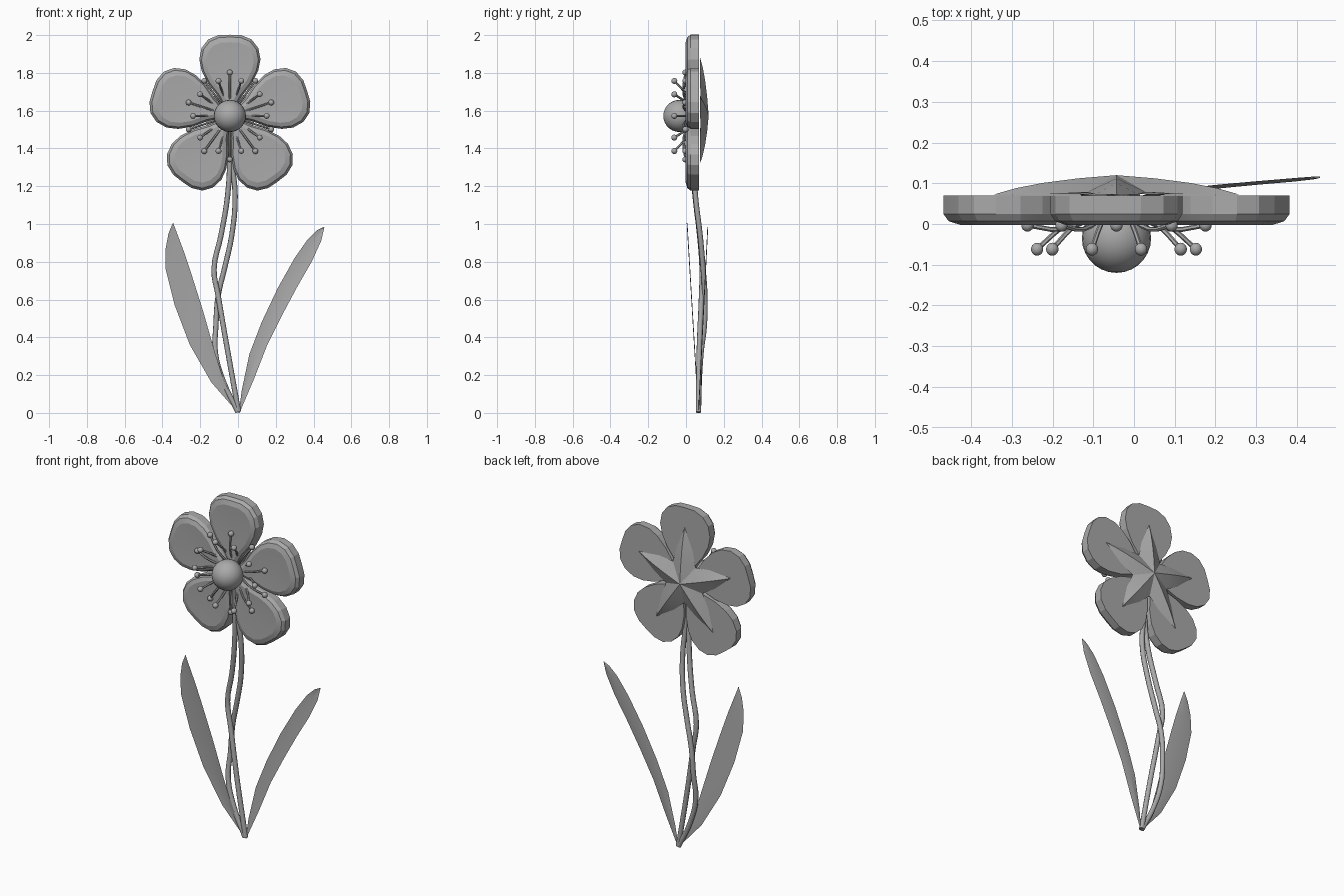
import bpy
import bmesh
from math import sin, cos, pi, radians
from mathutils import Vector

old = bpy.data.objects.get("Cube")
if old:
    bpy.data.objects.remove(old, do_unlink=True)

grey = bpy.data.materials.new("plain grey")
grey.use_nodes = True
GREY = (0.4, 0.4, 0.4, 1)
grey.diffuse_color = GREY
grey.node_tree.nodes["Principled BSDF"].inputs["Base Color"].default_value = GREY

CX, CZ = -0.043, 1.572  # flower centre


def polar(r, angle, y):
    """Point on the flower disc at radius r and angle (degrees), depth y."""
    a = radians(angle)
    return Vector((CX + r * cos(a), y, CZ + r * sin(a)))


def finish(bm, name, smooth=None, closed=True):
    if closed:
        bmesh.ops.recalc_face_normals(bm, faces=bm.faces[:])
    mesh = bpy.data.meshes.new(name)
    bm.to_mesh(mesh)
    bm.free()
    obj = bpy.data.objects.new(name, mesh)
    bpy.context.collection.objects.link(obj)
    mesh.materials.append(grey)
    if smooth:
        shade(obj, smooth)
    return obj


def shade(obj, angle):
    bpy.ops.object.select_all(action='DESELECT')
    obj.select_set(True)
    bpy.context.view_layer.objects.active = obj
    bpy.ops.object.shade_smooth_by_angle(angle=radians(angle))


def tube(name, points, radius, sides=2, steps=4):
    """Smooth round tube through the points, turned into a mesh."""
    curve = bpy.data.curves.new(name, 'CURVE')
    curve.dimensions = '3D'
    curve.bevel_depth = radius
    curve.bevel_resolution = sides
    curve.resolution_u = steps
    curve.use_fill_caps = True
    spline = curve.splines.new('BEZIER')
    spline.bezier_points.add(len(points) - 1)
    for bp, p in zip(spline.bezier_points, points):
        bp.co = p
        bp.handle_left_type = bp.handle_right_type = 'AUTO'
    obj = bpy.data.objects.new(name, curve)
    bpy.context.collection.objects.link(obj)
    curve.materials.append(grey)
    bpy.ops.object.select_all(action='DESELECT')
    obj.select_set(True)
    bpy.context.view_layer.objects.active = obj
    bpy.ops.object.convert(target='MESH')
    shade(bpy.context.object, 50)


def ball(name, center, radius, segments, rings, smooth):
    bm = bmesh.new()
    bmesh.ops.create_uvsphere(bm, u_segments=segments, v_segments=rings, radius=radius)
    for v in bm.verts:  # pole faces forward
        v.co = Vector((v.co.x, -v.co.z, v.co.y)) + Vector(center)
    finish(bm, name, smooth)


# Petals: half outline as (distance out, half width), mirrored
HALF = [(.02, .015), (.1, .06), (.17, .115), (.24, .15), (.3, .162),
        (.36, .15), (.405, .115), (.428, .06)]
OUTLINE = HALF + [(.43, 0)] + [(r, -w) for r, w in reversed(HALF)]


def petal(angle):
    bm = bmesh.new()
    mid = Vector((.25, 0))
    rings = []
    # back edge, rim, bevel, front plateau
    for scale, y in ((1, .07), (1, .025), (.93, .007), (.78, -.002)):
        ring = []
        for r, w in OUTLINE:
            p = mid + (Vector((r, w)) - mid) * scale
            d = Vector((CX, 0, CZ))
            a = radians(angle)
            d.x += p.x * cos(a) - p.y * sin(a)
            d.z += p.x * sin(a) + p.y * cos(a)
            d.y = y
            ring.append(bm.verts.new(d))
        rings.append(ring)
    n = len(OUTLINE)
    for a, b in zip(rings, rings[1:]):
        for i in range(n):
            j = (i + 1) % n
            bm.faces.new((a[i], a[j], b[j], b[i]))
    bm.faces.new(rings[0])
    hub = bm.verts.new(polar(mid.x, angle, .003))
    for i in range(n):
        bm.faces.new((rings[-1][i], rings[-1][(i + 1) % n], hub))
    finish(bm, "petal", 14)


for k in range(5):
    petal(90 + 72 * k)

# Star-shaped sepal on the back
RIDGE = [(.1, .112), (.19, .101), (.26, .088)]
EDGE = [(.19, .052), (.26, .022)]
bm = bmesh.new()
peak = bm.verts.new(polar(0, 0, .12))
valleys = [bm.verts.new(polar(.125, 54 + 72 * k, .078)) for k in range(5)]
outline = []
for k in range(5):
    angle = 90 + 72 * k
    ridge = [bm.verts.new(polar(r, angle, y)) for r, y in RIDGE]
    tip = bm.verts.new(polar(.315, angle, .073))
    sides = []
    for s, valley in ((-1, valleys[k]), (1, valleys[(k + 1) % 5])):
        edge = [valley]
        for r, w in EDGE:
            side = Vector((-sin(radians(angle)), 0, cos(radians(angle))))
            edge.append(bm.verts.new(polar(r, angle, .073) + side * w * s))
        bm.faces.new((peak, ridge[0], valley))
        for i in range(2):
            bm.faces.new((ridge[i], ridge[i + 1], edge[i + 1], edge[i]))
        bm.faces.new((ridge[2], tip, edge[2]))
        sides.append(edge)
    outline += sides[0] + [tip] + sides[1][:0:-1]
bm.faces.new(outline)
finish(bm, "sepal_star", 22)

# Flower centre and two rings of stamens
ball("flower_centre", (CX, -.035, CZ), .085, 24, 14, 25)
for k in range(10):
    inner, outer = 36 * k, 36 * k + 18
    end = polar(.195, inner, -.062)
    tube("front_filament", [polar(.06, inner, .035), polar(.13, inner, -.005), end], .006, 1, 3)
    ball("front_anther", end, .016, 10, 7, 40)
    end = polar(.23, outer, -.003)
    tube("rear_filament", [polar(.05, outer, .02), polar(.14, outer, -.013), end], .006, 1, 3)
    ball("rear_anther", end, .016, 10, 7, 40)

# Two entwined stems
tube("front_stem", [(.003, .066, .005), (-.055, .07, .33), (-.105, .082, .62),
                    (-.127, .085, .76), (-.09, .072, .94), (-.055, .048, 1.15),
                    (-.043, .035, 1.35), (-.043, .04, 1.5)], .014)
tube("rear_stem", [(0, .066, .005), (-.075, .07, .16), (-.12, .08, .32),
                   (-.117, .097, .46), (-.105, .1, .62), (-.07, .09, .77),
                   (-.033, .075, .94), (-.015, .05, 1.15), (-.035, .04, 1.35),
                   (-.043, .045, 1.5)], .014)


# Thin leaves: rows of (left x, left z, right x, right z) from base to tip
def leaf(name, rows, lean):
    bm = bmesh.new()
    prev = None
    for lx, lz, rx, rz in rows:
        mid = ((lx + rx) / 2, (lz + rz) / 2)
        pts = ((lx, lz, 0), (*mid, .004), (rx, rz, 0))
        row = [bm.verts.new((x, .064 + lean * z + bow, z)) for x, z, bow in pts]
        if prev:
            for i in range(2):
                bm.faces.new((prev[i], prev[i + 1], row[i + 1], row[i]))
        prev = row
    bmesh.ops.remove_doubles(bm, verts=bm.verts[:], dist=.0005)
    finish(bm, name, 40, closed=False)


leaf("right_leaf", [(0, 0, .004, 0), (-.14, .16, -.075, .17), (-.255, .36, -.125, .33),
                    (-.335, .57, -.185, .54), (-.383, .76, -.245, .73),
                    (-.383, .87, -.285, .85), (-.368, .95, -.315, .93),
                    (-.345, 1.005, -.343, 1.005)], -.06)
leaf("left_leaf", [(.004, 0, .008, 0), (.02, .12, .085, .18), (.06, .31, .155, .36),
                   (.125, .48, .235, .52), (.21, .66, .315, .67),
                   (.3, .82, .39, .8), (.37, .92, .44, .91), (.42, .968, .452, .96),
                   (.456, .985, .457, .984)], .05)
